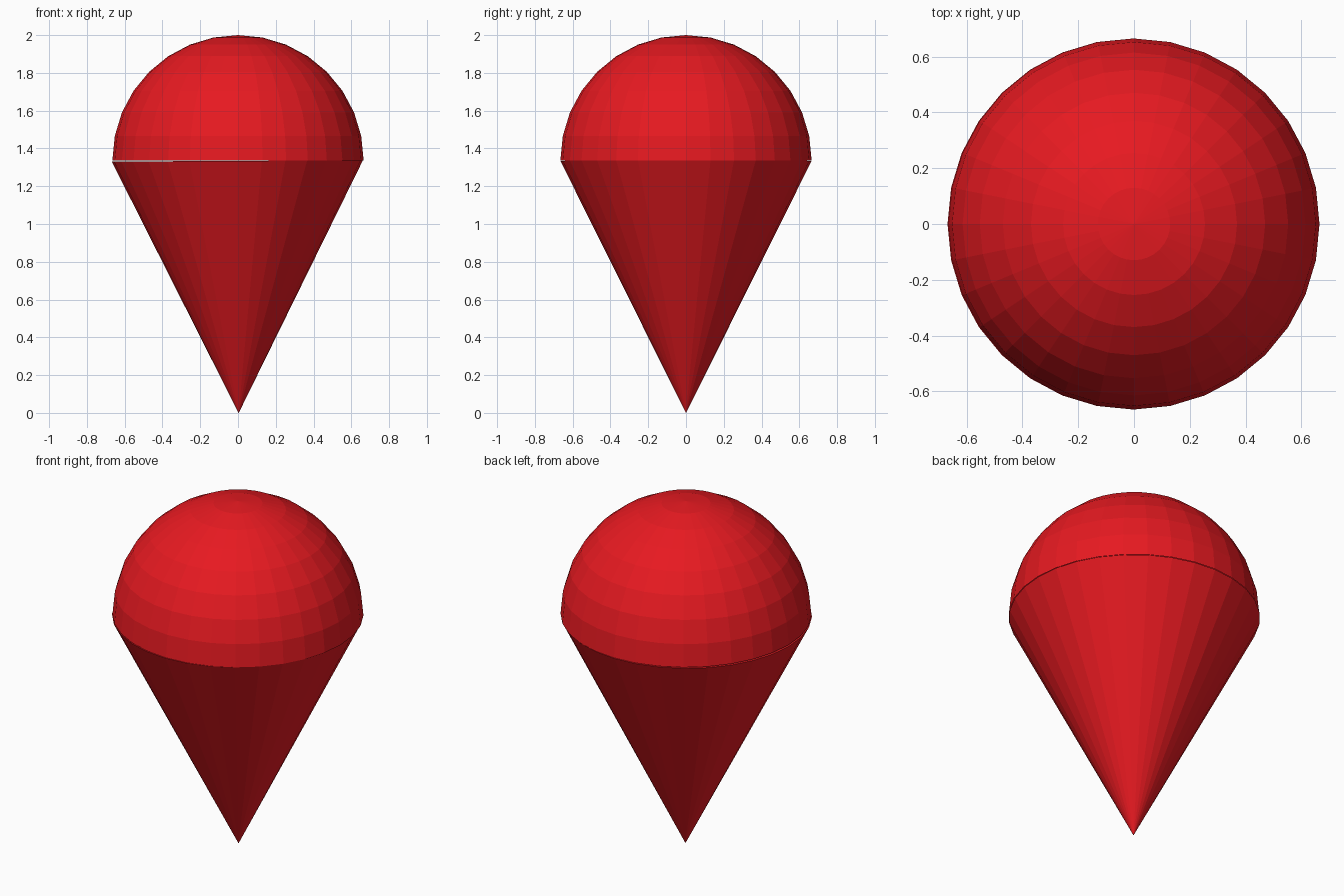
import bpy, bmesh, math

if "Cube" in bpy.data.objects:
    bpy.data.objects.remove(bpy.data.objects["Cube"])

SIDES, R, RIM = 32, 0.665, 1.337

red = bpy.data.materials.new("red")
red.diffuse_color = (0.8, 0.01, 0.015, 1)
red.use_nodes = True
red.node_tree.nodes["Principled BSDF"].inputs["Base Color"].default_value = red.diffuse_color

# Dome: upper half of a low-poly sphere, open underneath
bpy.ops.mesh.primitive_uv_sphere_add(segments=SIDES, ring_count=16, radius=R)
dome = bpy.context.object
dome.name = "dome"
bm = bmesh.new()
bm.from_mesh(dome.data)
bmesh.ops.delete(bm, geom=[v for v in bm.verts if v.co.z < -0.001], context='VERTS')
bm.to_mesh(dome.data)
bm.free()
dome.location.z = RIM
dome.scale.z = (2 - RIM) / R

# Cone: point down, leaning very slightly so a hairline gap shows on the left
bpy.ops.mesh.primitive_cone_add(vertices=SIDES, radius1=R, depth=RIM - 0.002,
                                location=(0, 0, (RIM - 0.004) / 2),
                                rotation=(math.pi, math.radians(-0.3), 0))
cone = bpy.context.object
cone.name = "cone"

for part in (dome, cone):
    part.data.materials.append(red)
